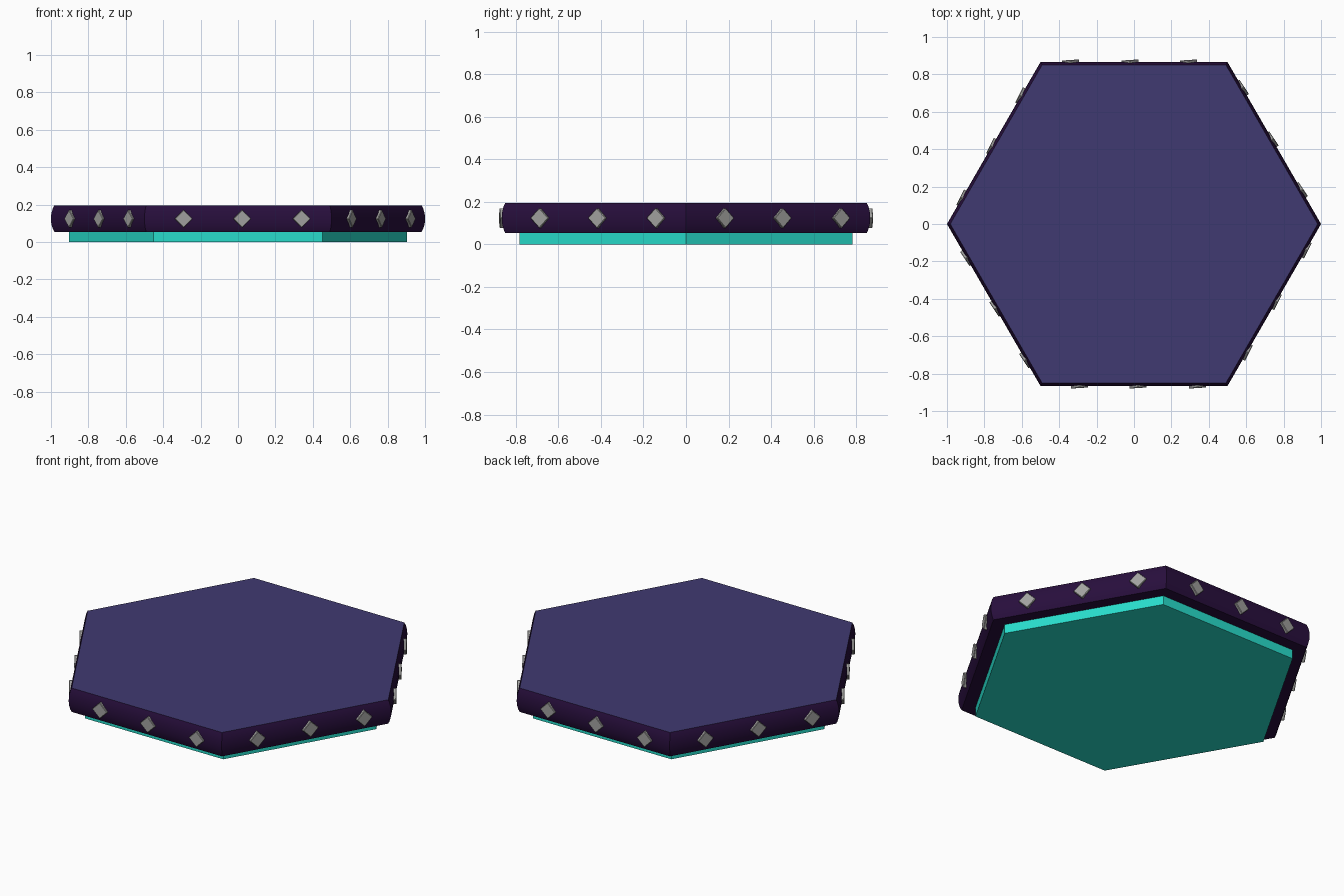
import bpy, bmesh, math
from mathutils import Matrix

if "Cube" in bpy.data.objects:
    bpy.data.objects.remove(bpy.data.objects["Cube"])


def material(name, rgb):
    m = bpy.data.materials.new(name)
    m.diffuse_color = (*rgb, 1)
    m.use_nodes = True
    m.node_tree.nodes["Principled BSDF"].inputs["Base Color"].default_value = m.diffuse_color
    return m


dark = material("dark_plum", (0.021, 0.0045, 0.046))
violet = material("muted_violet", (0.051, 0.042, 0.165))
teal = material("turquoise", (0.021, 0.72, 0.60))
grey = material("stud_grey", (0.36, 0.36, 0.35))


def finish(name, bm, mats):
    bmesh.ops.recalc_face_normals(bm, faces=bm.faces)
    mesh = bpy.data.meshes.new(name)
    bm.to_mesh(mesh)
    bm.free()
    for m in mats:
        mesh.materials.append(m)
    ob = bpy.data.objects.new(name, mesh)
    bpy.context.collection.objects.link(ob)
    return ob


def hex_stack(name, profile, mats):
    """Hexagonal solid through (z, corner radius) levels."""
    bm = bmesh.new()
    rings = [[bm.verts.new((r * math.cos(i * math.pi / 3), r * math.sin(i * math.pi / 3), z))
              for i in range(6)] for z, r in profile]
    for a, b in zip(rings, rings[1:]):
        for i in range(6):
            j = (i + 1) % 6
            bm.faces.new((a[i], a[j], b[j], b[i]))
    bm.faces.new(rings[0])
    bm.faces.new(rings[-1])
    return finish(name, bm, mats)


# Base plate
hex_stack("base_plate", [(0.0, 0.903), (0.058, 0.903)], [teal])

# Slab with gently bulging rim; the top face is violet
slab = hex_stack("slab", [(0.054, 0.982), (0.072, 0.991), (0.096, 0.998), (0.124, 1.0),
                          (0.152, 0.998), (0.177, 0.991), (0.195, 0.982)], [dark, violet])
for p in slab.data.polygons:
    p.material_index = 1 if p.normal.z > 0.9 else 0
    p.use_smooth = True
bpy.context.view_layer.objects.active = slab
slab.select_set(True)
bpy.ops.object.shade_smooth_by_angle(angle=math.radians(30))
slab.select_set(False)

# Diamond studs: three on each rim side, 20 degrees apart and slightly twisted
apothem = math.sqrt(3) / 2
for side in range(6):
    for k in (-1, 0, 1):
        along = apothem * math.tan(math.radians(1.4 + 20 * k))
        bm = bmesh.new()
        bmesh.ops.create_cube(bm, size=1, matrix=Matrix.Diagonal((0.028, 0.068, 0.068, 1)))
        bmesh.ops.bevel(bm, geom=bm.edges[:], offset=0.003, segments=1, affect='EDGES')
        place = (Matrix.Rotation(math.radians(30 + 60 * side), 4, 'Z')
                 @ Matrix.Translation((apothem - 0.003, along, 0.124))
                 @ Matrix.Rotation(math.radians(3.5), 4, 'Z')
                 @ Matrix.Rotation(math.radians(45), 4, 'X'))
        bmesh.ops.transform(bm, matrix=place, verts=bm.verts)
        finish(f"rim_stud_{side * 3 + k + 2}", bm, [grey])
